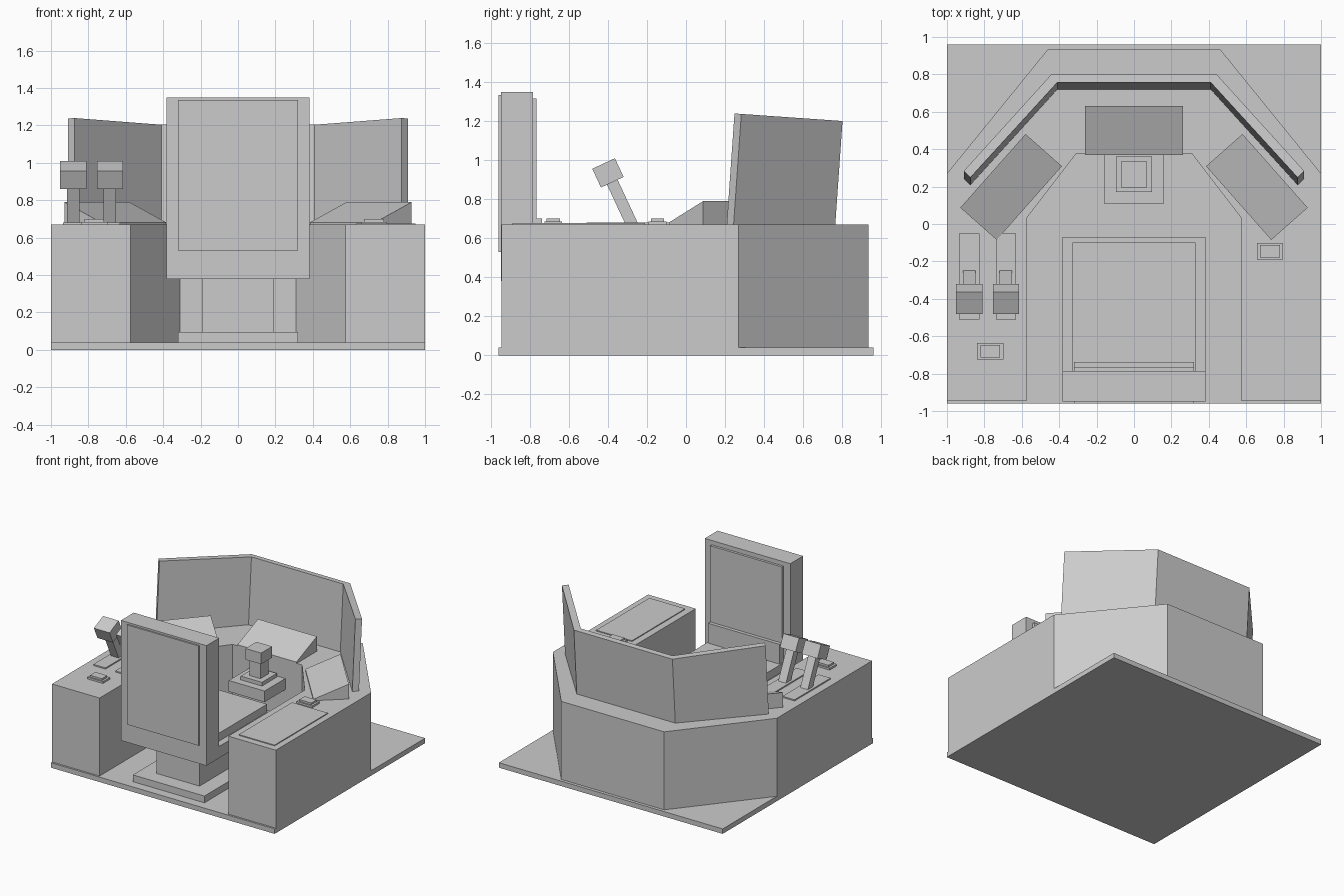
import bpy
from math import radians
from mathutils import Matrix, Vector

if "Cube" in bpy.data.objects:
    bpy.data.objects.remove(bpy.data.objects["Cube"])


def mesh(name, verts, faces, mat=None):
    me = bpy.data.meshes.new(name)
    me.from_pydata(verts, [], faces)
    me.update()
    ob = bpy.data.objects.new(name, me)
    bpy.context.collection.objects.link(ob)
    if mat:
        ob.matrix_world = mat
    return ob


def prism(name, pts, z0, z1, mat=None):
    """Extrude a counter-clockwise plan outline from z0 to z1."""
    n = len(pts)
    verts = [(x, y, z) for z in (z0, z1) for x, y in pts]
    faces = [tuple(reversed(range(n))), tuple(range(n, 2 * n))]
    faces += [(i, (i + 1) % n, n + (i + 1) % n, n + i) for i in range(n)]
    return mesh(name, verts, faces, mat)


def box(name, x0, x1, y0, y1, z0, z1, mat=None):
    return prism(name, [(x0, y0), (x1, y0), (x1, y1), (x0, y1)], z0, z1, mat)


def mirrored(half):
    """Close a right-hand chain of points with its left-hand mirror."""
    return half + [(-x, y) for x, y in reversed(half)]


# Floor and U-shaped console
box("floor_plate", -1, 1, -0.96, 0.96, 0, 0.04)
prism("console", mirrored([(0.31, 0.375), (0.575, 0.03), (0.575, -0.945),
                           (1, -0.945), (1, 0.27), (0.46, 0.935)]), 0.04, 0.67)

# Angled windshield, leaning outwards
lean = Matrix.Translation((0, 0.765, 0.67)) @ Matrix.Rotation(radians(-4), 4, 'X')
prism("windshield", mirrored([(0.41, -0.045), (0.875, -0.555),
                              (0.91, -0.52), (0.44, 0)]), -0.05, 0.532, lean)

# Sloped displays: one in the centre, one on each side
def display(name, x, y, angle):
    w, d = 0.263, 0.13
    profile = [(-d, 0), (d, 0), (d, 0.12), (-d, 0.012)]
    verts = [(sx * w, py, pz) for sx in (-1, 1) for py, pz in profile]
    faces = [(3, 2, 1, 0), (4, 5, 6, 7)]
    faces += [(i, (i + 1) % 4, 4 + (i + 1) % 4, 4 + i) for i in range(4)]
    mesh(name, verts, faces, Matrix.Translation((x, y, 0.67))
         @ Matrix.Rotation(radians(angle), 4, 'Z'))


display("centre_display", 0, 0.5, 0)
display("right_display", 0.657, 0.198, -48.5)
display("left_display", -0.657, 0.198, 48.5)

# Chair
box("chair_foot", -0.32, 0.32, -0.885, -0.13, 0.04, 0.095)
box("chair_column", -0.192, 0.192, -0.765, -0.25, 0.095, 0.38)
box("seat_base", -0.382, 0.382, -0.948, -0.07, 0.38, 0.475)
box("seat_cushion", -0.33, 0.33, -0.785, -0.10, 0.475, 0.54)
box("backrest", -0.382, 0.382, -0.948, -0.785, 0.475, 1.35)
box("backrest_rear_panel", -0.32, 0.32, -0.96, -0.948, 0.53, 1.335)
box("backrest_front_pad", -0.32, 0.32, -0.785, -0.765, 0.70, 1.315)
box("lumbar_pad", -0.32, 0.32, -0.785, -0.737, 0.54, 0.70)

# Centre control stick on its shelf
box("stick_shelf", -0.16, 0.16, 0.11, 0.375, 0.43, 0.52)
box("stick_plate", -0.095, 0.095, 0.17, 0.36, 0.52, 0.55)
box("stick_shaft", -0.05, 0.05, 0.215, 0.315, 0.55, 0.68)
box("stick_grip", -0.07, 0.07, 0.195, 0.335, 0.68, 0.77)

# Two throttle levers on the left arm
for side, x in (("outer", -0.881), ("inner", -0.685)):
    box(side + "_lever_slot", x - 0.054, x + 0.054, -0.51, -0.05, 0.67, 0.68)
    tilt = Matrix.Translation((x, -0.4, 0.935)) @ Matrix.Rotation(radians(25), 4, 'X')
    box(side + "_lever_grip", -0.07, 0.07, -0.064, 0.064, -0.053, 0.053, tilt)
    box(side + "_lever_shaft", -0.034, 0.034, -0.03, 0.03, -0.31, -0.053, tilt)

# Thin pad on the right arm, and a button on each arm
box("right_arm_pad", 0.63, 0.95, -0.89, -0.21, 0.67, 0.677)
for side, x, y in (("right", 0.727, -0.146), ("left", -0.769, -0.68)):
    box(side + "_button_base", x - 0.07, x + 0.07, y - 0.045, y + 0.045, 0.67, 0.685)
    box(side + "_button", x - 0.053, x + 0.053, y - 0.034, y + 0.034, 0.685, 0.70)
